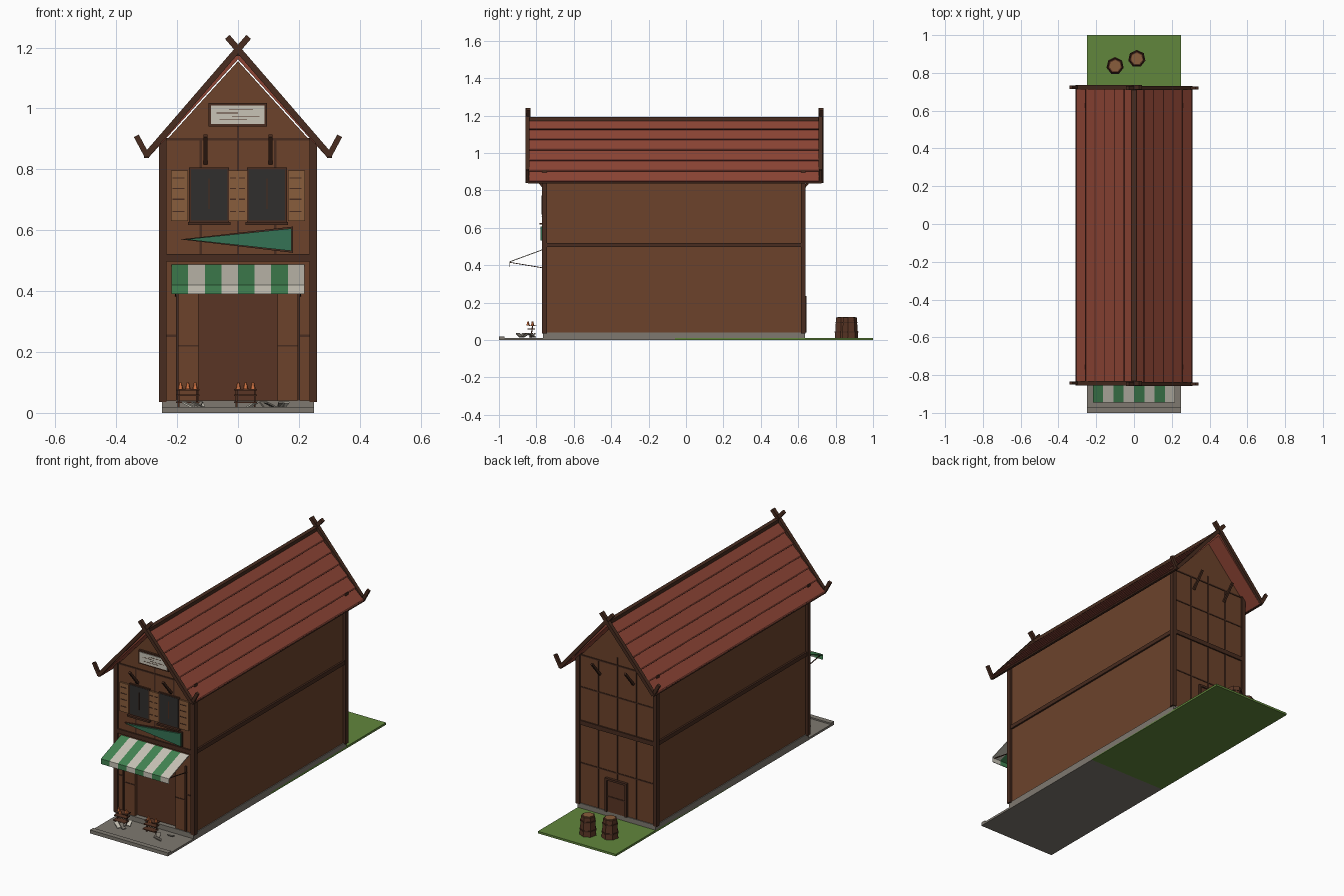
import bpy, bmesh, math, random
from mathutils import Vector

random.seed(4)


def material(name, r, g, b):
    m = bpy.data.materials.new(name)
    m.diffuse_color = (r, g, b, 1)
    return m


WALL = material("wall_wood", 0.15, 0.055, 0.024)
DARK = material("dark_timber", 0.065, 0.025, 0.014)
DOOR = material("door_wood", 0.10, 0.036, 0.018)
LIGHT = material("shutter_wood", 0.25, 0.11, 0.045)
ROOF = material("roof_red", 0.27, 0.06, 0.036)
SHADE = material("roof_shadow", 0.13, 0.03, 0.02)
STONE = material("stone", 0.21, 0.19, 0.16)
GRASS = material("grass", 0.12, 0.24, 0.045)
GREEN = material("awning_green", 0.055, 0.23, 0.085)
TEAL = material("sign_green", 0.035, 0.17, 0.09)
CREAM = material("cream", 0.58, 0.55, 0.47)
GLASS = material("dark_glass", 0.03, 0.028, 0.026)
ORANGE = material("orange", 0.6, 0.16, 0.05)


def finish(name, bm, mat):
    bmesh.ops.recalc_face_normals(bm, faces=bm.faces)
    me = bpy.data.meshes.new(name)
    bm.to_mesh(me)
    bm.free()
    me.materials.append(mat)
    ob = bpy.data.objects.new(name, me)
    bpy.context.collection.objects.link(ob)
    return ob


def prism(name, pts, a, b, mat, axis="y"):
    """Extrude an (x,z) profile along y, or a (y,z) profile along x."""
    def at(p, t):
        return (p[0], t, p[1]) if axis == "y" else (t, p[0], p[1])
    bm = bmesh.new()
    ra = [bm.verts.new(at(p, a)) for p in pts]
    rb = [bm.verts.new(at(p, b)) for p in pts]
    bm.faces.new(ra)
    bm.faces.new(rb[::-1])
    for i in range(len(pts)):
        j = (i + 1) % len(pts)
        bm.faces.new((ra[i], rb[i], rb[j], ra[j]))
    return finish(name, bm, mat)


def box(name, x0, x1, y0, y1, z0, z1, mat):
    return prism(name, [(x0, z0), (x1, z0), (x1, z1), (x0, z1)], y0, y1, mat)


def beam(name, p, q, w, d, mat):
    """Rectangular bar from p to q."""
    p, q = Vector(p), Vector(q)
    bm = bmesh.new()
    bmesh.ops.create_cube(bm, size=1)
    bmesh.ops.scale(bm, vec=(w, d, (q - p).length), verts=bm.verts)
    ob = finish(name, bm, mat)
    ob.location = (p + q) / 2
    ob.rotation_euler = (q - p).to_track_quat("Z", "Y").to_euler()
    return ob


def cone(name, x, y, z0, z1, r0, r1, n, mat):
    bm = bmesh.new()
    bmesh.ops.create_cone(bm, cap_ends=True, segments=n, radius1=r0, radius2=r1, depth=z1 - z0)
    ob = finish(name, bm, mat)
    ob.location = (x, y, (z0 + z1) / 2)
    return ob


# Ground and foundation
box("street", -0.25, 0.25, -1, -0.06, 0, 0.012, STONE)
box("back_lawn", -0.25, 0.25, -0.06, 1, 0, 0.012, GRASS)
box("curb", -0.25, 0.25, -1, -0.97, 0, 0.02, STONE)
box("foundation", -0.25, 0.25, -0.765, 0.635, 0.005, 0.04, STONE)

# House body and front wall with a doorway
GABLE = [(0.245, 0.04), (0.245, 0.885), (0, 1.155), (-0.245, 0.885), (-0.245, 0.04)]
prism("house_body", GABLE, -0.735, 0.63, WALL)
prism("front_wall", GABLE + [(-0.13, 0.04), (-0.13, 0.39), (0.13, 0.39), (0.13, 0.04)],
      -0.76, -0.735, WALL)
box("front_door", -0.13, 0.13, -0.738, -0.733, 0.04, 0.39, DOOR)

# Corner posts, side beams
for s in (-1, 1):
    for y in (-0.757, 0.627):
        box("corner_post", s * 0.235, s * 0.26, y - 0.0125, y + 0.0125, 0.035, 0.91, DARK)
    box("side_beam", s * 0.24, s * 0.255, -0.76, 0.63, 0.497, 0.52, DARK)

# Timber framing on both gable ends
for end, y0, y1 in (("front", -0.768, -0.755), ("back", 0.625, 0.638)):
    box(end + "_floor_beam", -0.26, 0.26, y0, y1, 0.497, 0.522, DARK)
    box(end + "_tie_beam", -0.25, 0.25, y0 + 0.004, y1 - 0.004, 0.895, 0.903, DARK)
    out = -1 if end == "front" else 1
    wall = -0.765 if out < 0 else 0.635
    for x in (-0.122, 0, 0.122):
        top = 0.9 if x else 0.945
        low = 0.522 if out < 0 else 0.04
        box(end + "_stud", x - 0.004, x + 0.004, y0 + 0.005, y1 - 0.005, low, top, DARK)
    for s in (-1, 1):
        beam(end + "_brace", (s * 0.107, wall, 0.82), (s * 0.107, wall + out * 0.075, 0.91),
             0.012, 0.012, DARK)
        if out < 0:
            box("front_rail", s * 0.2, s * 0.25, y0 + 0.005, y1, 0.25, 0.257, DARK)
            box("door_rail", s * 0.13, s * 0.2, y0 + 0.005, y1, 0.218, 0.223, DARK)
            box("shop_post", s * 0.196, s * 0.204, y0, y1, 0.04, 0.42, DARK)
    if out > 0:
        for z in (0.27, 0.71):
            box("back_rail", -0.25, 0.25, y0 + 0.005, y1 - 0.005, z, z + 0.007, DARK)

# Back door
box("back_door", -0.06, 0.06, 0.63, 0.638, 0.04, 0.225, DOOR)
for s in (-1, 1):
    box("back_door_jamb", s * 0.058, s * 0.07, 0.63, 0.645, 0.04, 0.235, DARK)
box("back_door_lintel", -0.07, 0.07, 0.63, 0.645, 0.223, 0.235, DARK)
box("back_door_bar", -0.058, 0.058, 0.63, 0.641, 0.125, 0.132, DARK)

# Roof: overlapping board courses on each slope
for s in (-1, 1):
    n = Vector((s * 0.74, 0.67))

    def slope(t, h):
        p = Vector((s * 0.305 * t, 1.182 - 0.335 * t)) + n * h
        return (p.x, p.y)
    for i in range(6):
        a, b = i / 6, (i + 1) / 6
        prism("roof_course", [slope(a, -0.014), slope(b, -0.014), slope(b, 0.006), slope(a, -0.002)],
              -0.84, 0.72, ROOF)
        prism("roof_course_edge", [slope(b - 0.012, 0), slope(b + 0.006, 0),
              slope(b + 0.006, 0.005), slope(b - 0.012, 0.007)], -0.84, 0.72, SHADE)
    box("eave_board", s * 0.293, s * 0.308, -0.845, 0.725, 0.838, 0.85, DARK)
    # Barge boards crossing at the ridge, with upturned horns
    for y in (-0.845 - s * 0.002, 0.722 - s * 0.002):
        beam("barge_board", (s * 0.302, y, 0.845), (-s * 0.035, y, 1.235), 0.022, 0.02, DARK)
        beam("eave_horn", (s * 0.298, y, 0.843), (s * 0.334, y, 0.91), 0.016, 0.018, DARK)
box("ridge_cap", -0.012, 0.012, -0.845, 0.725, 1.172, 1.192, DARK)

# Gable plaque
box("plaque_frame", -0.097, 0.095, -0.772, -0.755, 0.94, 1.018, DARK)
box("plaque", -0.088, 0.087, -0.776, -0.76, 0.949, 1.01, CREAM)
for i, (a, b) in enumerate(((-0.06, 0.03), (-0.02, 0.07), (-0.07, 0.0), (-0.03, 0.05))):
    box("plaque_groove", a, b, -0.777, -0.775, 0.962 + i * 0.011, 0.964 + i * 0.011, DARK)

# Windows and shutters
for s in (-1, 1):
    x = s * 0.095
    box("window_frame", x - 0.066, x + 0.066, -0.768, -0.755, 0.622, 0.806, DARK)
    box("window_glass", x - 0.06, x + 0.06, -0.77, -0.76, 0.632, 0.8, GLASS)
    box("window_sill", x - 0.07, x + 0.07, -0.782, -0.755, 0.617, 0.627, DARK)
    box("window_bar", x - 0.002, x + 0.002, -0.773, -0.765, 0.67, 0.77, DARK)
    for c, w in ((0.192, 0.028), (0.0145, 0.0145)):
        box("shutter", s * c - w, s * c + w, -0.77, -0.755, 0.63, 0.797, LIGHT)
        for z in (0.66, 0.7, 0.735, 0.77):
            box("shutter_slat", s * c - w * 0.8, s * c + w * 0.6, -0.772, -0.765, z, z + 0.004, DARK)

# Pointed sign
prism("sign_back", [(-0.19, 0.57), (0.18, 0.612), (0.18, 0.526)], -0.77, -0.755, DARK)
prism("sign", [(-0.175, 0.57), (0.176, 0.606), (0.176, 0.532)], -0.778, -0.765, TEAL)

# Striped awning with valance and thin stays
AWNING = [(-0.76, 0.488), (-0.945, 0.42), (-0.945, 0.39), (-0.942, 0.39), (-0.942, 0.416), (-0.76, 0.483)]
for i in range(8):
    x = -0.218 + i * 0.0545
    prism("awning_stripe", AWNING, x, x + 0.0545, CREAM if i % 2 else GREEN, "x")
for s in (-1, 1):
    beam("awning_stay", (s * 0.205, -0.94, 0.415), (s * 0.205, -0.76, 0.385), 0.004, 0.004, DARK)

# Market goods: low tables with produce, and scattered slabs
for cx in (-0.165, 0.025):
    for z in (0.032, 0.056, 0.074):
        box("stall_shelf", cx - 0.038, cx + 0.038, -0.87 + z * 0.4, -0.83 + z * 0.4, z, z + 0.005, DOOR)
    for s in (-1, 1):
        beam("stall_leg", (cx + s * 0.03, -0.83, 0.01), (cx + s * 0.03, -0.82, 0.078), 0.006, 0.006, DARK)
    for dx in (-0.024, 0.0, 0.024):
        cone("produce", cx + dx, -0.845 + abs(dx), 0.078, 0.1, 0.01, 0.004, 5, ORANGE)
for i in range(9):
    x, y = random.uniform(-0.2, 0.17), random.uniform(-0.89, -0.79)
    a = random.uniform(0, 6.28)
    beam("loose_slab", (x, y, 0.016), (x + 0.045 * math.cos(a), y + 0.03 * math.sin(a), 0.035),
         0.022, 0.005, CREAM if i % 2 else STONE)

# Barrels behind the house
for x, y, r0, r1 in ((-0.1, 0.837, 0.046, 0.038), (0.015, 0.875, 0.046, 0.038)):
    cone("barrel", x, y, 0.01, 0.12, r0, r1, 7, DOOR)
    for z in (0.04, 0.09):
        r = r0 + (r1 - r0) * (z - 0.01) / 0.11 + 0.003
        cone("barrel_hoop", x, y, z, z + 0.007, r, r, 7, DARK)
    cone("barrel_lid", x, y, 0.118, 0.124, r1 * 0.8, r1 * 0.8, 7, LIGHT)
